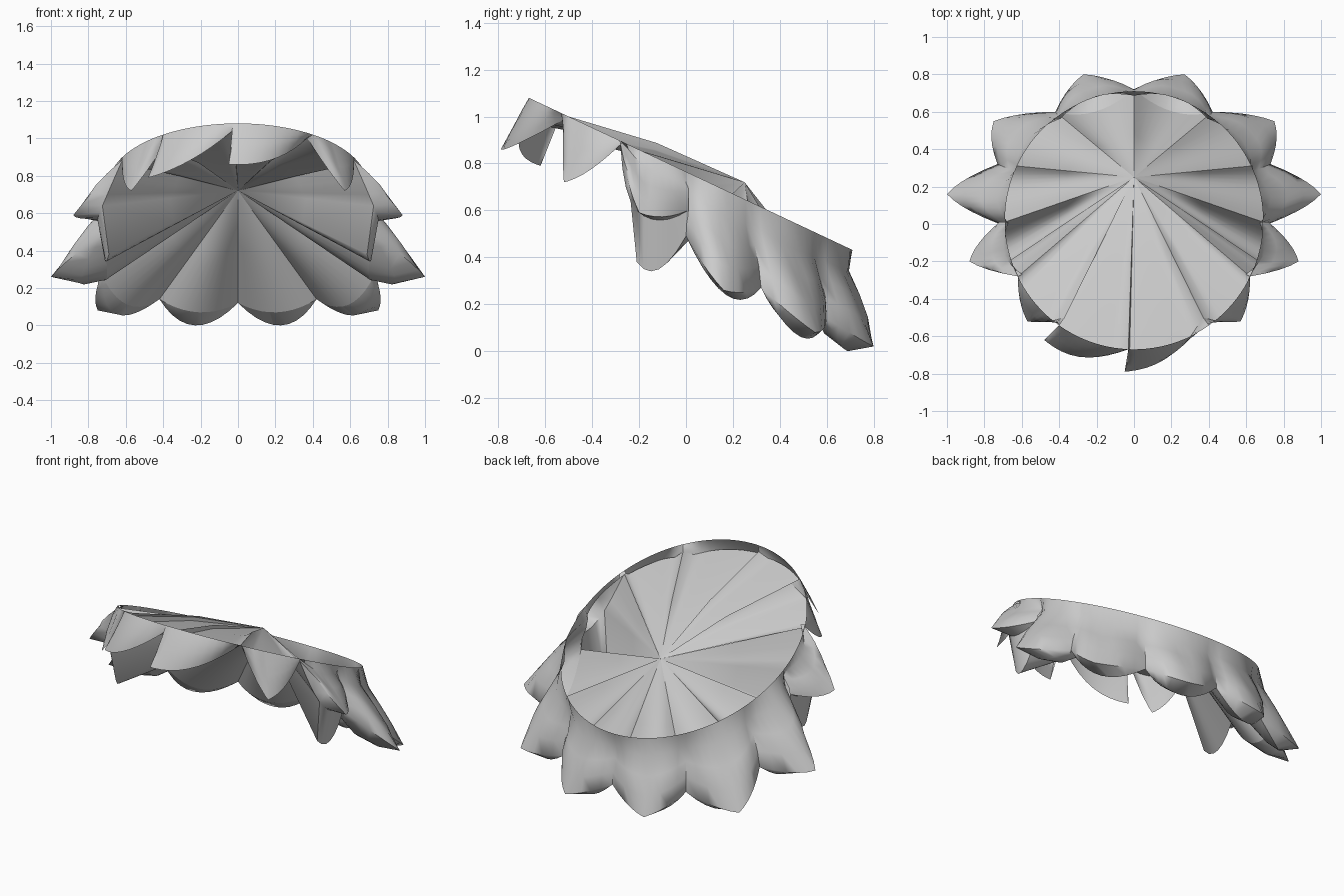
import bpy, bmesh, math
from mathutils import Vector as V

if "Cube" in bpy.data.objects:
    bpy.data.objects.remove(bpy.data.objects["Cube"])

grey = bpy.data.materials.new("plain_grey")
grey.diffuse_color = (0.6, 0.6, 0.6, 1)
grey.use_nodes = True
grey.node_tree.nodes["Principled BSDF"].inputs["Base Color"].default_value = grey.diffuse_color

APEX = V((0, 0.25, 0.72))
STEPS = 10


def rim(a):
    """Point on the tilted rim circle, angle a measured from the back."""
    x, y = 0.69 * math.sin(a), 0.02 + 0.69 * math.cos(a)
    return V((x, y, 0.765 - 0.47 * y))


def angle(p):
    return math.atan2(p.x, p.y - 0.02)


def finish(name, bm, sharp):
    bmesh.ops.remove_doubles(bm, verts=bm.verts, dist=0.0005)
    me = bpy.data.meshes.new(name)
    bm.to_mesh(me)
    bm.free()
    me.materials.append(grey)
    ob = bpy.data.objects.new(name, me)
    bpy.context.collection.objects.link(ob)
    bpy.context.view_layer.objects.active = ob
    ob.select_set(True)
    bpy.ops.object.shade_smooth_by_angle(angle=math.radians(sharp))
    ob.select_set(False)


def petal(bm, a, tip, b, peak=0.5, tuck=None, belly=None, belly_a=None, bow=0.0):
    """Skin from the rim down to a pointed edge, tucked under to the fan."""
    a, tip, b = V(a), V(tip), V(b)
    ang_a, ang_b = angle(a), angle(b)
    if ang_b - ang_a > math.pi:
        ang_b -= 2 * math.pi
    if ang_b - ang_a < -math.pi:
        ang_b += 2 * math.pi
    # the parameter steps always include the tip itself
    ts = sorted({round(i / STEPS, 4) for i in range(STEPS + 1)} | {peak})
    base = a.lerp(b, peak)
    columns, ring = [], []
    for t in ts:
        u = t / peak if t < peak else (1 - t) / (1 - peak)
        top = rim(ang_a + (ang_b - ang_a) * t)
        bump = u * (1.5 - 0.5 * u)
        rounded = 1 - (1 - u) ** 2
        out = V((top.x, top.y, 0)).normalized()
        edge = a.lerp(b, t) + (tip - base) * bump
        if t > peak:
            edge += (out - V((0, 0, 0.4))) * bow * math.sin(math.pi * u)
        cup = 0.02 * math.sin(math.pi * u)
        col = [top]
        for k, puff in ((0.25, -0.026), (0.5, -0.02 + cup), (0.75, cup - 0.01 * u)):
            col.append(top.lerp(edge, k) + out * (puff if belly else 0.5 * cup))
        col.append(edge)
        if belly:
            # underside runs from the edge through the tuck to the fan
            a2 = V(belly_a or a)
            under = a.lerp(b, t) + (V(tuck) - base) * rounded
            inner = a2.lerp(b, t) + (V(belly) - a2.lerp(b, peak)) * rounded
            if belly_a and t > peak:
                inner = under.copy()
            col += [under, inner]
            ring.append(inner)
        else:
            # fan meets the inside of the front petals just below the rim
            drop = 0.07 * max(0, min(1, (0.1 - top.y) / 0.6))
            ring.append(top.lerp(edge, min(1, drop / max(0.001, top.z - edge.z))))
        columns.append(col)
    grid = [[bm.verts.new(p) for p in col] for col in columns]
    for c, d in zip(grid, grid[1:]):
        for i in range(len(c) - 1):
            quad = (c[i], c[i + 1], d[i + 1], d[i])
            bm.faces.new(quad if ang_b < ang_a else quad[::-1])
    return ring


# notch, tip, notch, peak, tuck, belly, belly start; one side, back to front
side_petals = [
    ((0, 0.72, 0.12), (0.27, 0.80, 0.02), (0.42, 0.60, 0.14), 0.5,
     (0.23, 0.69, 0.0), (0.21, 0.60, 0.07), None),
    ((0.42, 0.60, 0.14), (0.75, 0.55, 0.08), (0.73, 0.32, 0.27), 0.5,
     (0.65, 0.49, 0.06), (0.59, 0.45, 0.11), None),
    ((0.73, 0.32, 0.27), (1.0, 0.16, 0.26), (0.72, 0.0, 0.49), 0.5,
     (0.84, 0.17, 0.24), (0.70, 0.17, 0.27), None),
    ((0.72, 0.01, 0.60), (0.88, -0.20, 0.59), (0.62, -0.28, 0.88), 0.6,
     (0.74, -0.21, 0.60), (0.69, -0.21, 0.38), (0.72, 0.0, 0.49)),
    ((0.62, -0.28, 0.88), (0.57, -0.52, 0.72), (0.37, -0.50, 1.0), 0.65,
     None, None, None),
]
bm = bmesh.new()
back_rings, front_rings = [], []
for sx in (1, -1):
    m = lambda p: p and (p[0] * sx, p[1], p[2])
    for a, tip, b, peak, tuck, belly, start in side_petals:
        ring = petal(bm, m(a), m(tip), m(b), peak, m(tuck), m(belly), m(start))
        (back_rings if belly else front_rings).append(ring)
finish("side_petals", bm, 50)

# the two front petals sweep to one side
bm = bmesh.new()
front_rings.append(petal(bm, (-0.03, -0.67, 1.04), (-0.05, -0.79, 0.86),
                         (0.37, -0.50, 1.0), 0.04, bow=0.06))
front_rings.append(petal(bm, (-0.40, -0.54, 0.99), (-0.48, -0.62, 0.79),
                         (-0.03, -0.67, 1.04), 0.04, bow=0.06))
finish("front_petals", bm, 50)

# pleated fan joining the petal undersides to one central point
bm = bmesh.new()
for rings, lift in ((back_rings, 0.0), (front_rings, 0.03)):
    for ring in rings:
        for p, q in zip(ring, ring[1:]):
            # the front part is gently domed, fading out towards the sides
            up = [V((0, 0, lift * max(0, min(1, -(r.y + 0.27) / 0.25)))) for r in (p, q)]
            v = [bm.verts.new(c) for c in (APEX, APEX.lerp(p, 0.5) + up[0],
                                           APEX.lerp(q, 0.5) + up[1], p, q)]
            bm.faces.new((v[0], v[1], v[2]))
            bm.faces.new((v[1], v[3], v[4], v[2]))
bmesh.ops.remove_doubles(bm, verts=bm.verts, dist=0.0005)
bmesh.ops.recalc_face_normals(bm, faces=bm.faces)
finish("pleated_fan", bm, 60)
